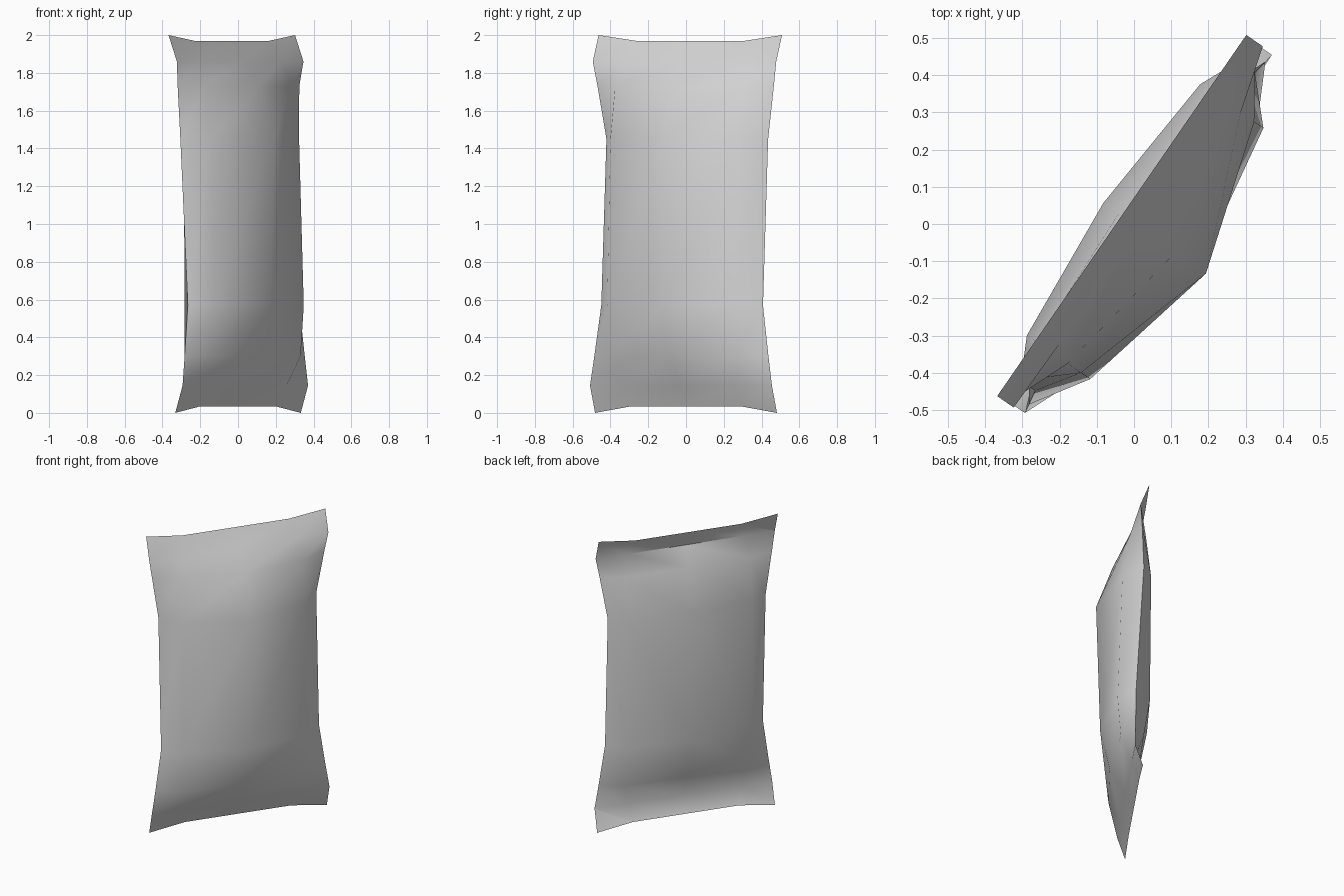
import bpy, bmesh, math

cube = bpy.data.objects.get("Cube")
if cube:
    bpy.data.objects.remove(cube, do_unlink=True)

# Plain wrapper colour
foil = bpy.data.materials.new("light_grey_wrapper")
foil.use_nodes = True
grey = (0.68, 0.68, 0.68, 1)
foil.diffuse_color = grey
bsdf = foil.node_tree.nodes["Principled BSDF"]
bsdf.inputs["Base Color"].default_value = grey
bsdf.inputs["Roughness"].default_value = 0.8

# Cross-sections from bottom seal to top seal:
# height, side seam (half width, depth), inner half width,
# front depth (inner, middle), back depth (inner, middle)
SECTIONS = [
    (0.035, 0.585, 0.00, 0.35, 0.00, 0.00, 0.00, 0.00),
    (0.145, 0.585, 0.047, 0.38, 0.05, 0.05, 0.044, 0.044),
    (0.30, 0.56, 0.043, 0.41, 0.12, 0.15, -0.02, -0.03),
    (0.57, 0.52, 0.036, 0.41, 0.14, 0.21, -0.06, -0.08),
    (1.45, 0.52, -0.012, 0.41, 0.11, 0.235, -0.067, -0.10),
    (1.73, 0.567, 0.003, 0.41, 0.066, 0.135, -0.035, -0.05),
    (1.86, 0.59, 0.014, 0.38, 0.018, 0.018, 0.012, 0.012),
    (1.97, 0.59, -0.04, 0.35, -0.04, -0.04, -0.04, -0.04),
]

bm = bmesh.new()
front, back = [], []
for i, (z, w, seam, inner, fi, fm, bi, mid) in enumerate(SECTIONS):
    # the corners of both sealed ends stick out past their middle
    corner_z = 0 if i == 0 else 2 if i == len(SECTIONS) - 1 else z
    left = bm.verts.new((-w, -seam, corner_z))
    right = bm.verts.new((w, -seam, corner_z))

    def row(side, middle):
        pts = ((-inner, side), (0, middle), (inner, side))
        return [left] + [bm.verts.new((x, -d, z)) for x, d in pts] + [right]

    front.append(row(fi, fm))
    sealed_end = i in (0, len(SECTIONS) - 1)
    back.append(front[-1] if sealed_end else row(bi, mid))

# Front and back sheets joined along the side seams and sealed ends
for sheet in (front, back):
    for low, high in zip(sheet, sheet[1:]):
        for k in range(4):
            bm.faces.new((low[k], low[k + 1], high[k + 1], high[k]))
bmesh.ops.recalc_face_normals(bm, faces=bm.faces)

mesh = bpy.data.meshes.new("pillow_packet")
bm.to_mesh(mesh)
bm.free()
mesh.materials.append(foil)
packet = bpy.data.objects.new("pillow_packet", mesh)
bpy.context.collection.objects.link(packet)
packet.rotation_euler.z = math.radians(55.4)

bpy.ops.object.select_all(action="DESELECT")
packet.select_set(True)
bpy.context.view_layer.objects.active = packet
bpy.ops.object.shade_smooth_by_angle(angle=math.radians(48))
